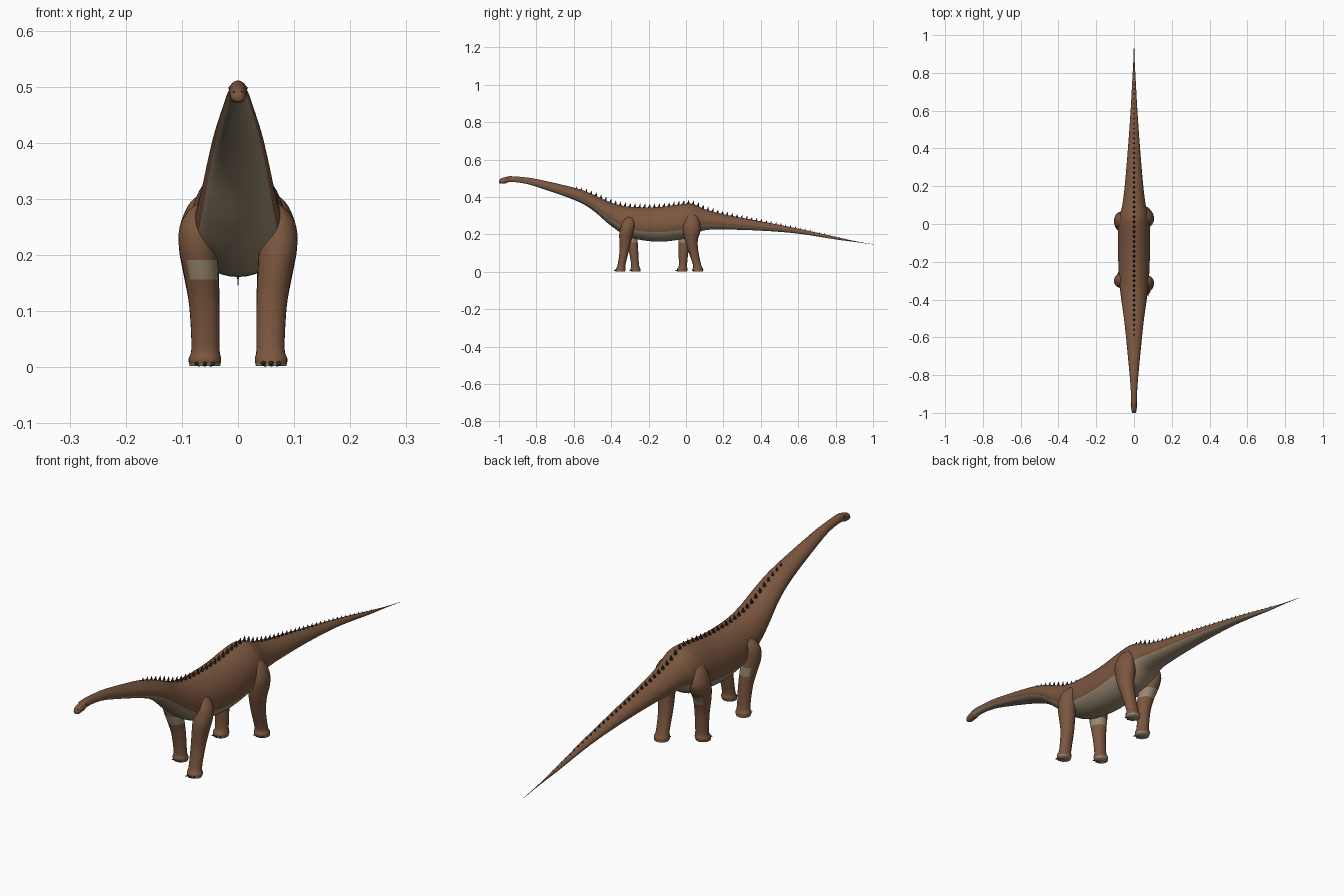
import bpy, bmesh, math
from mathutils import Vector, Matrix

cube = bpy.data.objects.get("Cube")
if cube:
    bpy.data.objects.remove(cube, do_unlink=True)


def make_material(name, rgb):
    mat = bpy.data.materials.new(name)
    mat.use_nodes = True
    mat.diffuse_color = (*rgb, 1)
    mat.node_tree.nodes["Principled BSDF"].inputs["Base Color"].default_value = (*rgb, 1)
    return mat


hide = make_material("brown hide", (0.2, 0.095, 0.05))
belly = make_material("beige belly", (0.32, 0.25, 0.165))
horn = make_material("dark horn", (0.045, 0.028, 0.02))


def smooth_stations(rows, steps):
    """Catmull-Rom interpolation through rows of numbers."""
    out = []
    for i in range(len(rows) - 1):
        p = [Vector(rows[min(max(i + k, 0), len(rows) - 1)]) for k in (-1, 0, 1, 2)]
        for s in range(steps):
            t = s / steps
            out.append(p[1] + (p[2] - p[0]) * t / 2
                       + (p[0] - 2.5 * p[1] + 2 * p[2] - p[3] / 2) * t * t
                       + (1.5 * (p[1] - p[2]) + (p[3] - p[0]) / 2) * t ** 3)
    return out + [Vector(rows[-1])]


def finish(bm, name, mats, smooth=True):
    bmesh.ops.recalc_face_normals(bm, faces=bm.faces)
    for f in bm.faces:
        f.smooth = smooth
    mesh = bpy.data.meshes.new(name)
    bm.to_mesh(mesh)
    bm.free()
    for m in mats:
        mesh.materials.append(m)
    obj = bpy.data.objects.new(name, mesh)
    bpy.context.scene.collection.objects.link(obj)
    return obj


def loft(rings):
    """Skin a list of point rings, closing both ends."""
    bm = bmesh.new()
    loops = [[bm.verts.new(p) for p in ring] for ring in rings]
    n = len(loops[0])
    for a, b in zip(loops, loops[1:]):
        for i in range(n):
            j = (i + 1) % n
            bm.faces.new((a[i], a[j], b[j], b[i]))
    bm.faces.new(loops[0])
    bm.faces.new(loops[-1])
    bm.normal_update()
    return bm


# Body from snout to tail tip: y, top z, bottom z, half width
BODY = [
    (-1.0, .487, .475, .007), (-.99, .498, .471, .013), (-.965, .507, .473, .015),
    (-.94, .511, .48, .016), (-.88, .507, .475, .017), (-.8, .496, .455, .023),
    (-.6, .45, .385, .042), (-.5, .415, .33, .053), (-.4, .37, .245, .067),
    (-.3, .348, .184, .078), (-.15, .346, .161, .084), (0, .364, .178, .083),
    (.05, .358, .2, .075), (.1, .335, .222, .062), (.2, .308, .226, .049),
    (.4, .27, .22, .032), (.6, .231, .204, .018), (.8, .187, .173, .007),
    (.9, .165, .16, .002), (1.0, .147, .146, .0005),
]
SIDES = 40
stations = smooth_stations(BODY, 6)
rings = []
for y, top, low, half in stations:
    ring = []
    for i in range(SIDES):
        a = math.tau * i / SIDES
        ring.append((half * math.cos(a) * (1 - .12 * math.sin(a)), y,
                     (top + low) / 2 + (top - low) / 2 * math.sin(a)))
    rings.append(ring)
bm = loft(rings)


def body_at(y):
    """Interpolated top, bottom and half width at y."""
    for a, b in zip(stations, stations[1:]):
        if a[0] <= y <= b[0]:
            return a.lerp(b, (y - a[0]) / (b[0] - a[0]))
    return stations[-1]


# Pale underside from the throat to the end of the tail
for f in bm.faces:
    c = f.calc_center_median()
    _, top, low, _ = body_at(c.y)
    height = (c.z - (top + low) / 2) / max(top - low, .001)
    f.material_index = int(height < -.2 and c.y > -.95)
finish(bm, "body", [hide, belly])

# Legs: y, z, half width, half depth, distance from the middle
FRONT = [
    (0, .295, .008, .01, .058), (0, .28, .022, .026, .066), (-.005, .25, .032, .036, .072),
    (-.008, .21, .034, .037, .071), (-.005, .17, .031, .033, .066), (0, .11, .027, .025, .06),
    (0, .035, .025, .021, .058), (0, .015, .029, .027, .059), (0, .002, .027, .025, .059),
]
HIND = [
    (0, .31, .008, .012, .058), (0, .29, .024, .034, .064), (0, .25, .033, .046, .071),
    (-.004, .21, .035, .045, .07), (-.012, .17, .032, .035, .066), (-.01, .11, .027, .027, .06),
    (0, .035, .025, .022, .058), (0, .015, .029, .029, .059), (0, .002, .027, .027, .059),
]


def leg(name, profile, side, hip_y, foot_y):
    rings = []
    for y, z, rx, ry, x in smooth_stations(profile, 4):
        cy = y + foot_y + (hip_y - foot_y) * min(max(z, 0) / .24, 1)
        rings.append([(side * x + rx * math.cos(math.tau * i / 24),
                       cy + ry * math.sin(math.tau * i / 24), z) for i in range(24)])
    bm = loft(rings)
    for f in bm.faces:
        c, n = f.calc_center_median(), f.normal
        sole = c.z < .006
        # Pale patch around the upper right legs, open to the outside
        patch = side < 0 and .15 < c.z < .19 and abs(c.x) < .088
        f.material_index = int(sole or patch)
    obj = finish(bm, name, [hide, belly])

    # Short claws fanned over the front of the foot
    bm = bmesh.new()
    for k in (-1, 0, 1):
        turn = Matrix.Rotation(k * .55, 4, 'Z')
        place = Matrix.Translation((side * .059, foot_y, .007))
        tip = Matrix.Translation((0, -.028, 0)) @ Matrix.Rotation(math.pi / 2, 4, 'X')
        bmesh.ops.create_cone(bm, cap_ends=True, segments=8, radius1=.006, radius2=.0005,
                              depth=.016, matrix=place @ turn @ tip)
    finish(bm, name + "_claws", [horn])
    return obj


leg("front_left_leg", FRONT, 1, -.305, -.352)
leg("front_right_leg", FRONT, -1, -.295, -.268)
leg("hind_left_leg", HIND, 1, .03, .065)
leg("hind_right_leg", HIND, -1, .018, -.022)

# Row of small spikes along the spine, shrinking toward the tail
bm = bmesh.new()
y = -.585
while y < .84:
    top = body_at(y)[1]
    size = 1 if y < .1 else 1 - .8 * (y - .1) / .74
    if y < -.45:
        size = .6 + .4 * (y + .585) / .135
    height = .027 * size
    bmesh.ops.create_cone(bm, cap_ends=True, segments=8, radius1=.009 * size, radius2=.0005,
                          depth=height, matrix=Matrix.Translation((0, y, top + height * .22))
                          @ Matrix.Rotation(-.2, 4, 'X'))
    y += .026
finish(bm, "spine_spikes", [horn], smooth=False)

# Eyes and nostrils
bm = bmesh.new()
for side in (-1, 1):
    for x, y, z, r in ((.0145, -.955, .498, .003), (.007, -.994, .491, .002)):
        bmesh.ops.create_uvsphere(bm, u_segments=10, v_segments=6, radius=r,
                                  matrix=Matrix.Translation((side * x, y, z)))
finish(bm, "eyes_and_nostrils", [horn])
